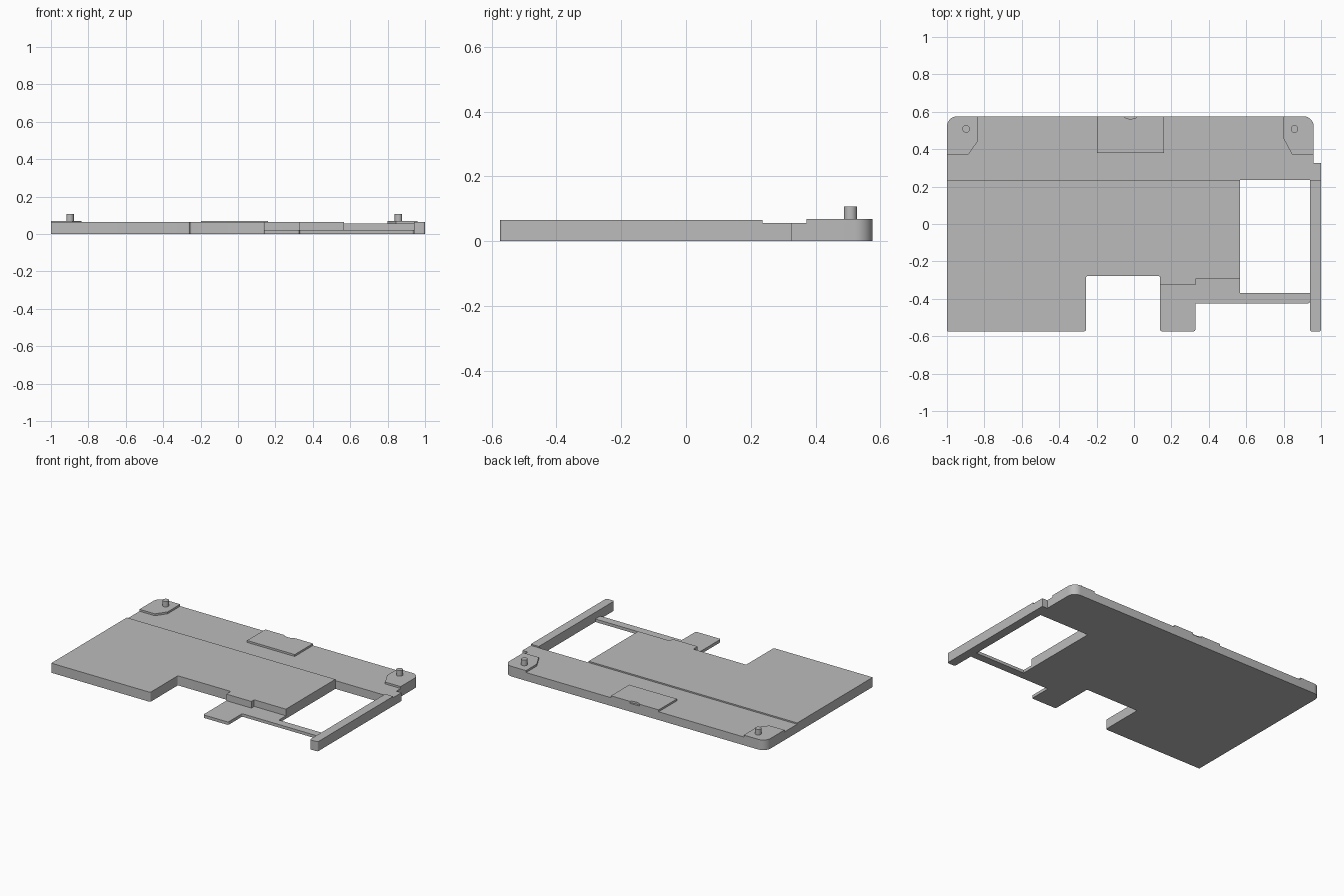
import bpy, bmesh, math
from mathutils import Vector

cube = bpy.data.objects.get("Cube")
if cube:
    bpy.data.objects.remove(cube, do_unlink=True)

grey = bpy.data.materials.new("plain grey")
grey.use_nodes = True
colour = (0.5, 0.5, 0.5, 1)
grey.diffuse_color = colour
grey.node_tree.nodes["Principled BSDF"].inputs["Base Color"].default_value = colour


def fillet(outline, radii, steps=8):
    """Round the listed corners, given as index: radius."""
    points = []
    for i, p in enumerate(outline):
        corner = Vector(p)
        r = radii.get(i, 0)
        if not r:
            points.append(corner)
            continue
        a = (Vector(outline[i - 1]) - corner).normalized() * r
        b = (Vector(outline[(i + 1) % len(outline)]) - corner).normalized() * r
        for s in range(steps + 1):
            t = s / steps * math.pi / 2
            points.append(corner + a * (1 - math.sin(t)) + b * (1 - math.cos(t)))
    return points


def slab(name, outline, bottom, top, radii={}):
    """Extrude a flat outline between two heights."""
    bm = bmesh.new()
    base = bm.faces.new([bm.verts.new((p.x, p.y, bottom)) for p in fillet(outline, radii)])
    new = bmesh.ops.extrude_face_region(bm, geom=[base], use_keep_orig=True)["geom"]
    raised = [v for v in new if isinstance(v, bmesh.types.BMVert)]
    bmesh.ops.translate(bm, verts=raised, vec=(0, 0, top - bottom))
    bmesh.ops.recalc_face_normals(bm, faces=bm.faces)
    mesh = bpy.data.meshes.new(name)
    bm.to_mesh(mesh)
    bm.free()
    finish(name, mesh)


def finish(name, mesh):
    mesh.materials.append(grey)
    obj = bpy.data.objects.new(name, mesh)
    bpy.context.collection.objects.link(obj)
    bpy.ops.object.select_all(action="DESELECT")
    obj.select_set(True)
    bpy.context.view_layer.objects.active = obj
    bpy.ops.object.shade_smooth_by_angle(angle=math.radians(30))


FRONT, BACK, STEP = -0.574, 0.576, 0.236
DECK, SHELF, LEDGE, PAD = 0.065, 0.056, 0.02, 0.069
soft = 0.01

# Main deck with the front notch
slab("main_deck", [(-1, FRONT), (-0.257, FRONT), (-0.257, -0.278), (0.14, -0.278),
                   (0.14, -0.325), (0.328, -0.325), (0.328, -0.295), (0.566, -0.295),
                   (0.566, STEP), (-1, STEP)], 0, DECK,
     {0: 0.005, 1: soft, 2: soft, 3: soft})

# Lower shelf along the back
slab("rear_shelf", [(-1, STEP), (1, STEP), (1, 0.325), (0.961, 0.325),
                    (0.961, BACK), (-1, BACK)], 0, SHELF, {4: 0.055, 5: 0.055})

# Thin front tab and the bridge to the side rail
slab("front_tab_and_bridge", [(0.14, FRONT), (0.328, FRONT), (0.328, -0.424), (0.94, -0.424),
                              (0.94, -0.37), (0.566, -0.37), (0.566, -0.295),
                              (0.328, -0.295), (0.328, -0.325), (0.14, -0.325)], 0, LEDGE,
     {0: soft, 1: soft, 2: soft, 3: soft})

# Side rail
slab("left_rail", [(0.94, FRONT), (1, FRONT), (1, STEP), (0.94, STEP)], 0, DECK,
     {0: soft, 1: soft})

# Raised corner pads
slab("right_corner_pad", [(-1, 0.372), (-0.885, 0.372), (-0.837, 0.44),
                          (-0.837, BACK), (-1, BACK)], SHELF, PAD, {4: 0.055})
slab("left_corner_pad", [(0.961, 0.372), (0.845, 0.372), (0.798, 0.46),
                         (0.798, BACK), (0.961, BACK)], SHELF, PAD, {4: 0.055})

# Centre pad with a shallow curved finger notch
notch = [(-0.018 + 0.035 * math.cos(t), BACK - 0.014 * math.sin(t))
         for t in (math.pi * k / 10 for k in range(11))]
slab("centre_pad", [(-0.198, BACK), (-0.198, 0.38), (0.16, 0.38), (0.16, BACK)] + notch,
     SHELF, PAD)

# Locating pegs
for name, x in (("right_peg", -0.898), ("left_peg", 0.858)):
    bm = bmesh.new()
    bmesh.ops.create_cone(bm, cap_ends=True, segments=32, radius1=0.02, radius2=0.02, depth=0.038)
    bmesh.ops.translate(bm, verts=bm.verts, vec=(x, 0.508, PAD + 0.019))
    mesh = bpy.data.meshes.new(name)
    bm.to_mesh(mesh)
    bm.free()
    finish(name, mesh)
